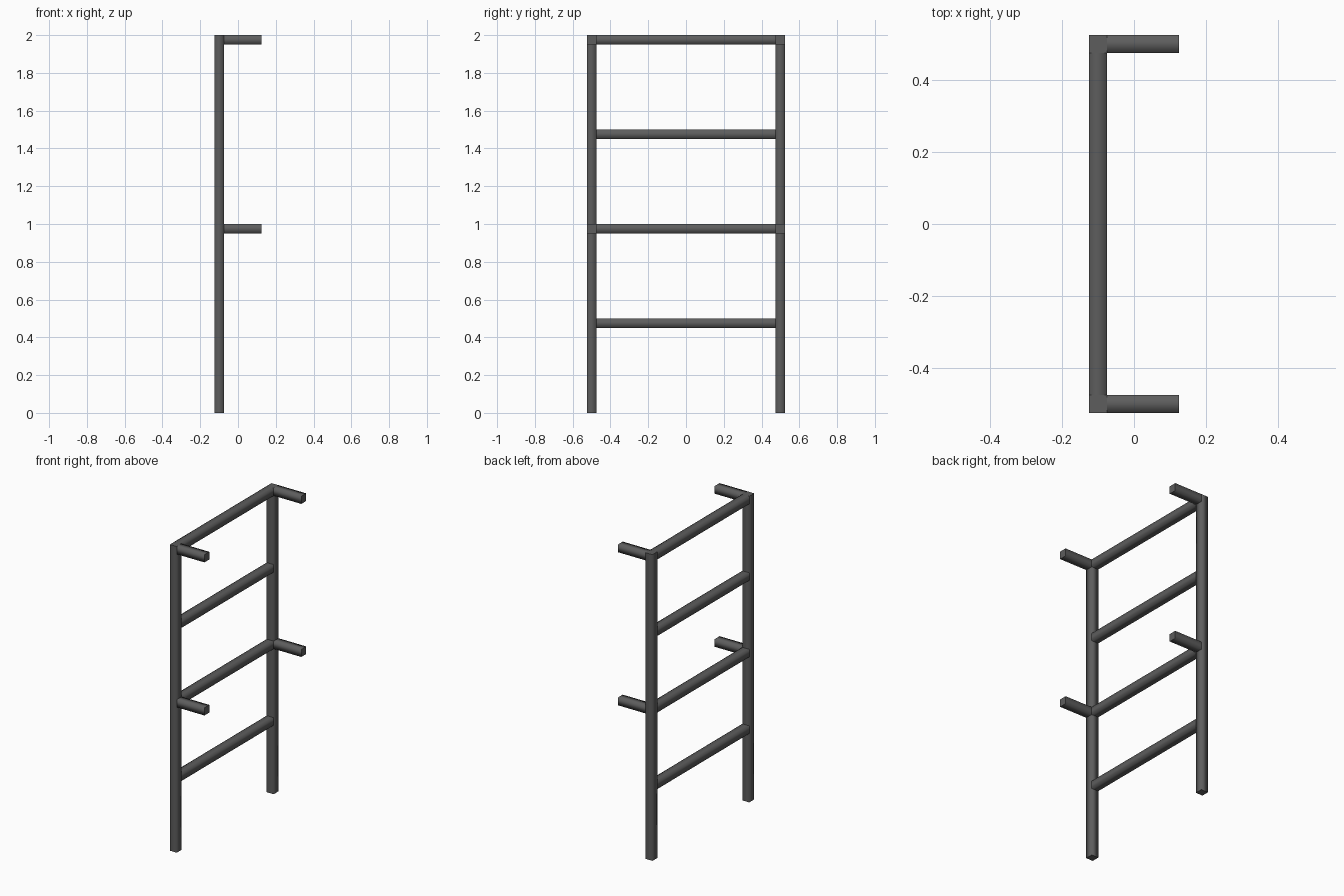
import bpy
import bmesh
from mathutils import Vector

if "Cube" in bpy.data.objects:
    bpy.data.objects.remove(bpy.data.objects["Cube"])

W = 0.05                      # bar thickness
POST_X, POST_Y = -0.1, 0.5    # post centre lines
LEVELS = (0.5, 1.0, 1.5, 2.0) # top of each rung

metal = bpy.data.materials.new("dark_grey_metal")
metal.diffuse_color = (0.11, 0.11, 0.11, 1)
metal.use_nodes = True
metal.node_tree.nodes["Principled BSDF"].inputs["Base Color"].default_value = metal.diffuse_color


def bar(name, start, end):
    """Square bar between two points: sides shaded softly, end caps crisp."""
    start, end = Vector(start), Vector(end)
    axis = (end - start).normalized()
    size = Vector([abs(d) if abs(d) > 1e-6 else W for d in end - start])
    bm = bmesh.new()
    bmesh.ops.create_cube(bm, size=1)
    bmesh.ops.scale(bm, vec=size, verts=bm.verts)
    bmesh.ops.translate(bm, vec=(start + end) / 2, verts=bm.verts)
    bm.normal_update()
    for f in bm.faces:
        f.smooth = True
        if abs(f.normal.dot(axis)) > 0.9:
            for e in f.edges:
                e.smooth = False
    mesh = bpy.data.meshes.new(name)
    bm.to_mesh(mesh)
    bm.free()
    mesh.materials.append(metal)
    obj = bpy.data.objects.new(name, mesh)
    bpy.context.collection.objects.link(obj)
    return obj


# Upright posts and the short wall arms on each side
for side, y in (("front", -POST_Y), ("back", POST_Y)):
    bar(f"{side}_post", (POST_X, y, 0), (POST_X, y, 2))
    for label, top in (("middle", 1.0), ("top", 2.0)):
        z = top - W / 2
        bar(f"{side}_{label}_arm", (POST_X + W / 2, y, z), (0.125, y, z))

# Rungs spanning between the posts
for i, top in enumerate(LEVELS, 1):
    z = top - W / 2
    inner = POST_Y - W / 2
    bar(f"rung_{i}", (POST_X, -inner, z), (POST_X, inner, z))
